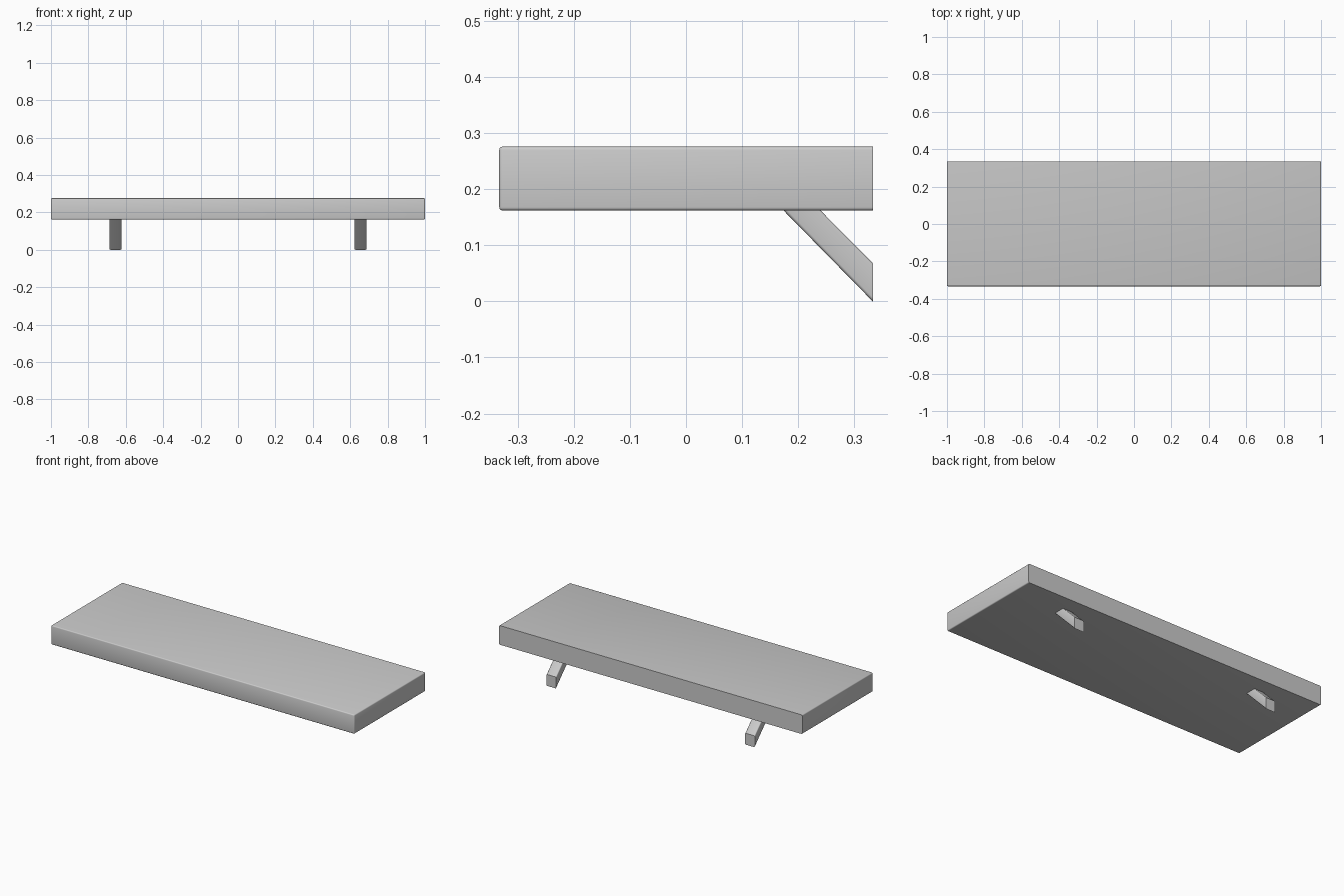
import bpy
import bmesh
from math import radians

cube = bpy.data.objects.get("Cube")
if cube:
    bpy.data.objects.remove(cube)

BACK = 0.333      # wall plane
UNDER = 0.162     # underside of the board
TOP = 0.276

grey = bpy.data.materials.new("light grey")
grey.use_nodes = True
colour = (0.6, 0.6, 0.6, 1)
grey.diffuse_color = colour
grey.node_tree.nodes["Principled BSDF"].inputs["Base Color"].default_value = colour


def extrude_profile(name, profile, x0, x1, bevel, keep_sharp):
    """Extrude a (y, z) profile along x and round all edges except the sharp ones."""
    bm = bmesh.new()
    face = bm.faces.new([bm.verts.new((x0, y, z)) for y, z in profile])
    side = bmesh.ops.extrude_face_region(bm, geom=[face])["geom"]
    verts = [g for g in side if isinstance(g, bmesh.types.BMVert)]
    bmesh.ops.translate(bm, verts=verts, vec=(x1 - x0, 0, 0))
    bmesh.ops.recalc_face_normals(bm, faces=bm.faces)
    edges = [e for e in bm.edges if not keep_sharp(e)]
    bmesh.ops.bevel(bm, geom=edges, offset=bevel, segments=3, profile=0.5,
                    affect='EDGES', clamp_overlap=True)
    mesh = bpy.data.meshes.new(name)
    bm.to_mesh(mesh)
    bm.free()
    mesh.materials.append(grey)
    obj = bpy.data.objects.new(name, mesh)
    bpy.context.collection.objects.link(obj)
    bpy.ops.object.select_all(action='DESELECT')
    obj.select_set(True)
    bpy.context.view_layer.objects.active = obj
    bpy.ops.object.shade_smooth_by_angle(angle=radians(40))
    return obj


def on_wall(edge):
    return all(abs(v.co.y - BACK) < 1e-4 for v in edge.verts)


def on_wall_or_board(edge):
    return on_wall(edge) or all(abs(v.co.z - UNDER) < 1e-4 for v in edge.verts)


# Board, rounded everywhere except against the wall
board = [(-BACK, UNDER), (BACK, UNDER), (BACK, TOP), (-BACK, TOP)]
extrude_profile("shelf_board", board, -1, 1, 0.006, on_wall)

# Slanted struts from the wall up to the underside of the board
strut = [(0.174, UNDER), (BACK, 0.0), (BACK, 0.068), (0.24, UNDER)]
for name, x in (("right_strut", -0.655), ("left_strut", 0.655)):
    extrude_profile(name, strut, x - 0.032, x + 0.032, 0.005, on_wall_or_board)
